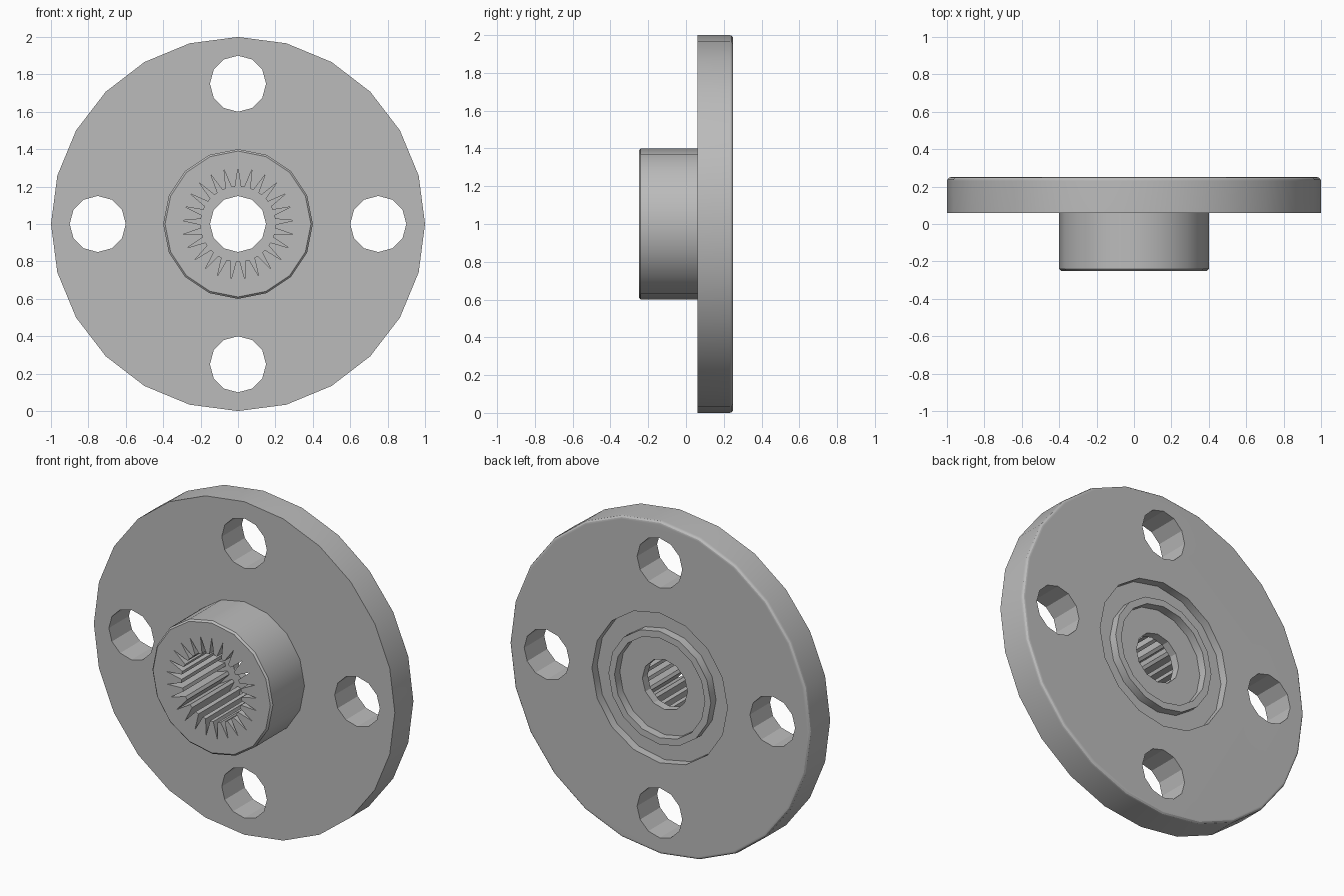
import bpy, bmesh, math

cube = bpy.data.objects.get("Cube")
if cube:
    bpy.data.objects.remove(cube, do_unlink=True)

steel = bpy.data.materials.new("grey steel")
steel.use_nodes = True
GREY = (0.5, 0.5, 0.5, 1)
steel.diffuse_color = GREY
steel.node_tree.nodes["Principled BSDF"].inputs["Base Color"].default_value = GREY


def polar(radius, turn, cx=0, cz=1):
    """Point at a fraction of a turn from the top of a circle."""
    a = math.tau * turn
    return cx + radius * math.sin(a), cz + radius * math.cos(a)


def ring(sides, radius, cx=0, cz=1):
    return [polar(radius, i / sides, cx, cz) for i in range(sides)]


def prism(name, outline, front, back, bevel_at=None, width=0, segments=1):
    """Extrude an xz outline along y, optionally rounding one end's rim."""
    bm = bmesh.new()
    face = bm.faces.new([bm.verts.new((x, front, z)) for x, z in outline])
    out = bmesh.ops.extrude_face_region(bm, geom=[face], use_keep_orig=True)
    for v in out["geom"]:
        if isinstance(v, bmesh.types.BMVert):
            v.co.y = back
    bmesh.ops.recalc_face_normals(bm, faces=bm.faces)
    if bevel_at is not None:
        rim = [e for e in bm.edges
               if all(abs(v.co.y - bevel_at) < 1e-5 for v in e.verts)]
        bmesh.ops.bevel(bm, geom=rim, offset=width, segments=segments,
                        profile=0.5, affect='EDGES')
    mesh = bpy.data.meshes.new(name)
    bm.to_mesh(mesh)
    bm.free()
    mesh.materials.append(steel)
    obj = bpy.data.objects.new(name, mesh)
    bpy.context.collection.objects.link(obj)
    return obj


def activate(obj):
    bpy.ops.object.select_all(action='DESELECT')
    obj.select_set(True)
    bpy.context.view_layer.objects.active = obj


def cut(obj, outline, front, back):
    """Subtract a prism from an object."""
    cutter = prism("cutter", outline, front, back)
    cutter.hide_render = True
    mod = obj.modifiers.new("cut", 'BOOLEAN')
    mod.operation, mod.solver, mod.object = 'DIFFERENCE', 'EXACT', cutter
    activate(obj)
    bpy.ops.object.modifier_apply(modifier=mod.name)
    bpy.data.objects.remove(cutter, do_unlink=True)


def finish(obj):
    activate(obj)
    bpy.ops.object.shade_smooth_by_angle(angle=math.radians(29))
    mod = obj.modifiers.new("face normals", 'WEIGHTED_NORMAL')
    mod.keep_sharp = True


FRONT, STEP, BACK = -0.25, 0.06, 0.25
FLOOR = BACK - 0.05

# Toothed bore outline: narrow pointed grooves around a round core
TEETH = 25
spline = []
for i in range(TEETH):
    for shift, radius in ((-0.3, 0.2), (0, 0.3), (0.3, 0.2)):
        spline.append(polar(radius, (i + shift) / TEETH))

# Flange with bolt holes, rear recess, central bore and bore shoulder
flange = prism("flange", ring(24, 1), STEP, BACK, BACK, 0.02, 3)
for i in range(4):
    cx, cz = polar(0.75, i / 4)
    cut(flange, ring(12, 0.15, cx, cz), -1, 1)
cut(flange, ring(16, 0.45), FLOOR, 1)
cut(flange, ring(12, 0.15), -1, 1)
cut(flange, spline, -1, 0.15)

# Hub with a fine front chamfer
hub = prism("hub", ring(16, 0.4), FRONT, STEP, FRONT, 0.01)
cut(hub, spline, -1, 1)

# Raised lip inside the rear recess
lip = prism("rear_lip", ring(16, 0.34), FLOOR, BACK)
cut(lip, ring(16, 0.3), -1, 1)

for part in (flange, hub, lip):
    finish(part)
